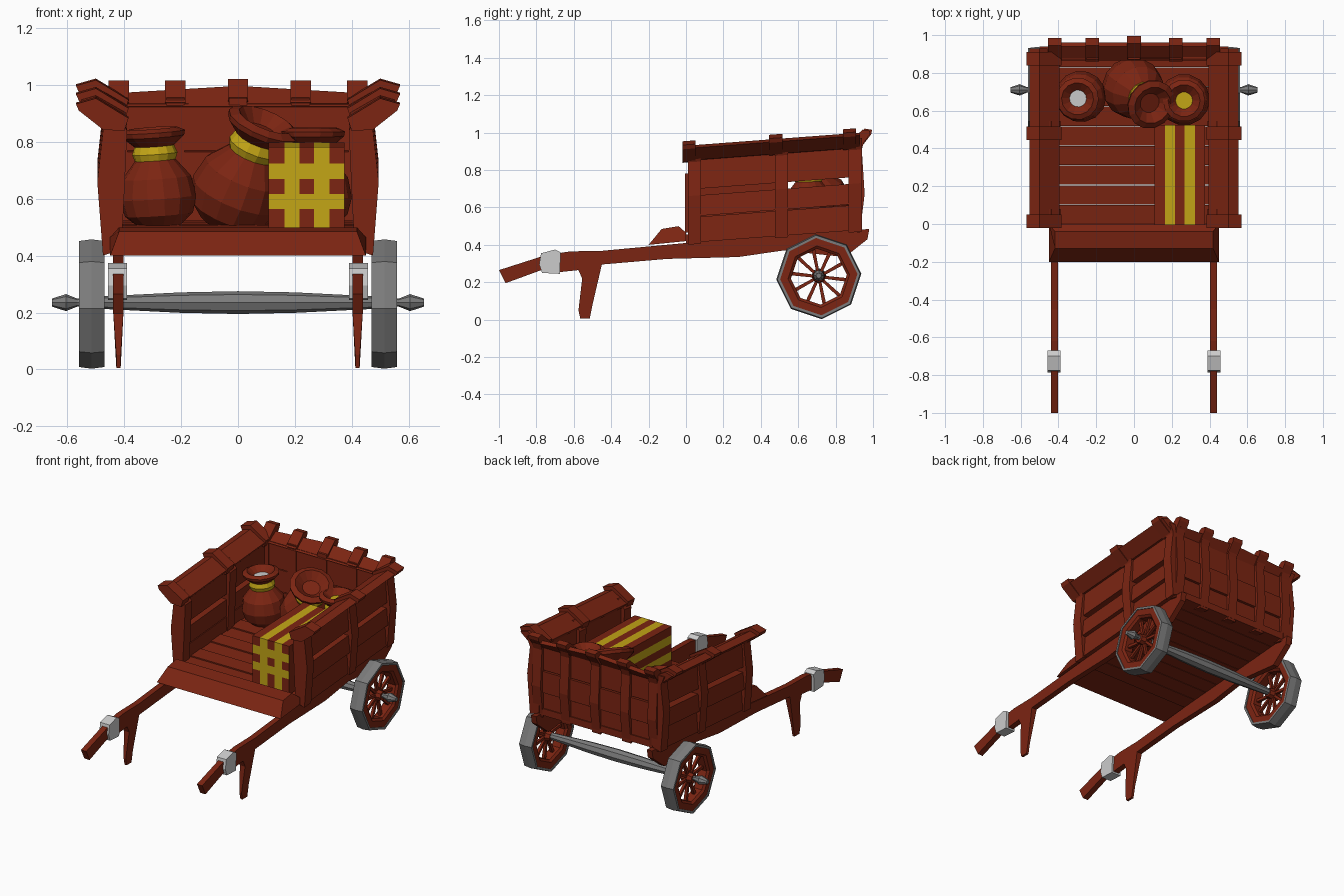
import bpy, bmesh, math
from mathutils import Vector, Matrix

if "Cube" in bpy.data.objects:
    bpy.data.objects.remove(bpy.data.objects["Cube"])

def material(name, rgb):
    m = bpy.data.materials.new(name)
    m.diffuse_color = (*rgb, 1)
    m.use_nodes = True
    m.node_tree.nodes["Principled BSDF"].inputs["Base Color"].default_value = m.diffuse_color
    return m

WOOD = material("red_brown_wood", (0.2, 0.018, 0.006))
YELLOW = material("yellow_cloth", (0.55, 0.38, 0.008))
IRON = material("grey_iron", (0.2, 0.2, 0.2))
PALE = material("pale_metal", (0.6, 0.6, 0.6))
SLOPE = 0.075  # the cart bed rises towards the back

def finish(name, bm, mats, slope=0.0):
    for v in bm.verts:
        v.co.z += slope * v.co.y
    bmesh.ops.recalc_face_normals(bm, faces=bm.faces)
    me = bpy.data.meshes.new(name)
    bm.to_mesh(me)
    bm.free()
    for m in mats:
        me.materials.append(m)
    ob = bpy.data.objects.new(name, me)
    bpy.context.collection.objects.link(ob)
    return ob

def prism(name, pts, axis, a, b, mat=WOOD, slope=0.0, edit=None):
    """Extrude a profile: (y,z) points along x, or (x,z) points along y."""
    bm = bmesh.new()
    def co(p, t):
        return (t, p[0], p[1]) if axis == 'x' else (p[0], t, p[1])
    A = [bm.verts.new(co(p, a)) for p in pts]
    B = [bm.verts.new(co(p, b)) for p in pts]
    bm.faces.new(A)
    bm.faces.new(B)
    n = len(pts)
    for i in range(n):
        j = (i + 1) % n
        bm.faces.new((A[i], A[j], B[j], B[i]))
    if edit:
        for v in bm.verts:
            edit(v.co)
    return finish(name, bm, [mat], slope)

def box(name, x, y, z, mat=WOOD, slope=SLOPE):
    return prism(name, [(x[0], z[0]), (x[1], z[0]), (x[1], z[1]), (x[0], z[1])], 'y', *y, mat, slope)

def lathe(name, prof, n, matrix, mats, idx=None, closed=False, phase=0.0):
    """Revolve (radius, height) points; idx gives a material per band."""
    bm = bmesh.new()
    rings = []
    for r, h in prof:
        rings.append([bm.verts.new(matrix @ Vector((r * math.cos(phase + k * math.tau / n),
                      r * math.sin(phase + k * math.tau / n), h))) for k in range(n)])
    m = len(prof)
    for i in range(m if closed else m - 1):
        A, B = rings[i], rings[(i + 1) % m]
        for k in range(n):
            f = bm.faces.new((A[k], A[(k + 1) % n], B[(k + 1) % n], B[k]))
            f.material_index = idx[i] if idx else 0
    if not closed:
        bm.faces.new(rings[0])
        bm.faces.new(rings[-1]).material_index = idx[-1] if idx else 0
    return finish(name, bm, mats)

# Floor planks, running across
for i in range(9):
    y = i * 0.104
    box("floor_plank", (-0.43, 0.43), (y, y + 0.101), (0.41, 0.455 + 0.006 * (i % 2)))

# Front lip, narrower at its top
def lip_taper(c):
    if c.z > 0.48:
        c.x *= 0.93
prism("front_lip", [(-0.2, 0.40), (-0.13, 0.485), (-0.04, 0.5), (0, 0.465), (0, 0.42)],
      'x', -0.45, 0.45, edit=lip_taper)

POST = [(.475, .40), (.495, .66), (.475, .84), (.5, .9), (.44, .9), (.39, .84), (.40, .62), (.41, .42)]
CAP = [(.385, .885), (.5, .955), (.57, .935), (.56, .912), (.475, .845), (.40, .84)]
RAIL = [(.395, .87), (.5, .93), (.552, .915), (.475, .85), (.41, .845)]
SHAFT = [(-1, .265), (-.965, .195), (-.76, .27), (-.67, .255), (-.575, .265), (-.555, .22), (-.575, .05),
         (-.565, .005), (-.515, .005), (-.5, .08), (-.45, .295), (-.1, .325), (.28, .335), (.52, .37),
         (.85, .335), (.97, .43), (.98, .485), (.5, .45), (0, .41), (-.45, .368), (-.62, .365), (-.75, .345)]
COLLAR = [(-.785, .295), (-.77, .25), (-.675, .245), (-.67, .36), (-.7, .375), (-.775, .355)]

def leg_taper(c):
    if c.z < 0.1:
        c.x += (math.copysign(0.42, c.x) - c.x) * 0.6

for s, side in ((1, "right"), (-1, "left")):
    flip = lambda pts: [(s * p[0], p[1]) for p in pts]
    # Side wall: posts, caps, top rail and planks with a slot
    for y in (0.0, 0.465, 0.86):
        prism(side + "_post", flip(POST), 'y', y + .01, y + .08, slope=SLOPE)
        prism(side + "_post_cap", flip(CAP), 'y', y - .02, y + .05, slope=SLOPE)
    prism(side + "_rail", flip(RAIL), 'y', 0, .93, slope=SLOPE)
    for lo, hi, o in ((.41, .545, .468), (.55, .66, .48), (.695, .86, .472)):
        prism(side + "_plank", flip([(.415, lo), (o, lo), (o - .01, hi), (.415, hi)]), 'y', .03, .92, slope=SLOPE)
    # Shaft with handle, leg and pale collar
    prism(side + "_shaft", SHAFT, 'x', s * .402, s * .44, edit=leg_taper)
    prism(side + "_collar", COLLAR, 'x', s * .39, s * .458, PALE)
    # Wheel: iron tyre, wooden rim, spokes and hub
    W = Matrix.Translation((s * .515, .71, .23)) @ Matrix.Rotation(math.pi / 2, 4, 'Y')
    ph = math.radians(4)
    lathe(side + "_tyre", [(.207, -.045), (.222, -.045), (.228, 0), (.222, .045), (.207, .045)], 8, W, [IRON], closed=True, phase=ph)
    lathe(side + "_rim", [(.15, -.028), (.165, -.04), (.21, -.04), (.21, .04), (.165, .04), (.15, .028)], 8, W, [WOOD], closed=True, phase=ph)
    lathe(side + "_hub", [(.03, -.04), (.036, 0), (.03, .04)], 8, W, [WOOD])
    for k in range(10):
        R = W @ Matrix.Rotation(k * math.tau / 10 + .2, 4, 'Z') @ Matrix.Rotation(math.pi / 2, 4, 'Y')
        lathe(side + "_spoke", [(.011, .02), (.014, .165)], 4, R, [WOOD], phase=math.pi / 4)

# Axle with pointed ends
half = [(.04, 0), (.036, .2), (.021, .5), (.014, .565), (.03, .605), (.014, .655)]
lathe("axle", [(r, -h) for r, h in reversed(half[1:])] + half, 8,
      Matrix.Translation((0, .71, .235)) @ Matrix.Rotation(math.pi / 2, 4, 'Y'), [IRON])

# Back wall: planks, posts, caps and arched top rail
for lo, hi, o in ((.41, .555, .925), (.56, .7, .935), (.705, .87, .925)):
    box("back_plank", (-.42, .42), (.875, o), (lo, hi))
BPOST = [(.93, .395), (.955, .6), (.94, .84), (.955, .89), (.87, .89), (.87, .41)]
BCAP = [(.86, .875), (.945, .945), (.985, .935), (.98, .912), (.93, .85)]
BRAIL = [(.865, .86), (.94, .915), (.962, .9), (.92, .845)]
for x in (-.42, -.22, 0, .22, .42):
    prism("back_post", BPOST, 'x', x - .032, x + .032, slope=SLOPE)
    up = 0.01 if x == 0 else 0
    prism("back_cap", [(y + up, z + up / 2) for y, z in BCAP], 'x', x - .036, x + .036, slope=SLOPE)

def arch(c):
    c.z += 0.012 - 0.06 * abs(c.x) if c.z > .88 else 0
for a, b in ((-.43, -.2), (-.2, 0), (0, .2), (.2, .43)):
    prism("back_rail", BRAIL, 'x', a, b, slope=SLOPE, edit=arch)

# Jars: body, yellow neck band, flared mouth and contents
JAR = [(.075, 0), (.12, .04), (.136, .1), (.122, .17), (.072, .232), (.08, .255), (.07, .282),
       (.108, .315), (.112, .332), (.085, .345), (.045, .31)]
def jar(name, base, axis, scale, fill):
    M = (Matrix.Translation(base) @ Vector(axis).to_track_quat('Z', 'Y').to_matrix().to_4x4()
         @ Matrix.Scale(scale, 4))
    lathe(name, JAR, 14, M, [WOOD, YELLOW, fill], [0, 0, 0, 0, 1, 1, 0, 0, 0, 0, 2])
jar("left_jar", (-.275, .68, .505), (-.07, -.05, 1), 1.0, PALE)
jar("middle_jar", (-.05, .76, .515), (.36, -.32, .88), 1.2, WOOD)
jar("right_jar", (.265, .66, .505), (0, -.02, 1), 1.0, YELLOW)

# Crate with woven yellow stripes
XS = [.108, .163, .217, .268, .322, .375]
ZS = [.465, .565, .617, .67, .725, .782]
bm = bmesh.new()
bmesh.ops.create_cube(bm, size=1, matrix=Matrix.Translation((.2415, .26, .6235)) @ Matrix.Diagonal((.267, .53, .317, 1)))
for axis, cuts in ((Vector((1, 0, 0)), XS), (Vector((0, 0, 1)), ZS)):
    for c in cuts[1:-1]:
        bmesh.ops.bisect_plane(bm, geom=bm.verts[:] + bm.edges[:] + bm.faces[:], plane_co=axis * c, plane_no=axis)
bm.normal_update()
for f in bm.faces:
    c = f.calc_center_median()
    col = sum(c.x > v for v in XS) % 2 == 0
    row = sum(c.z > v for v in ZS) % 2 == 0
    if abs(f.normal.x) > .5:
        f.material_index = int(row and f.normal.x < 0)
    elif abs(f.normal.z) > .5:
        f.material_index = int(col)
    else:
        f.material_index = int(col or row)
finish("striped_crate", bm, [WOOD, YELLOW], 0.03)
